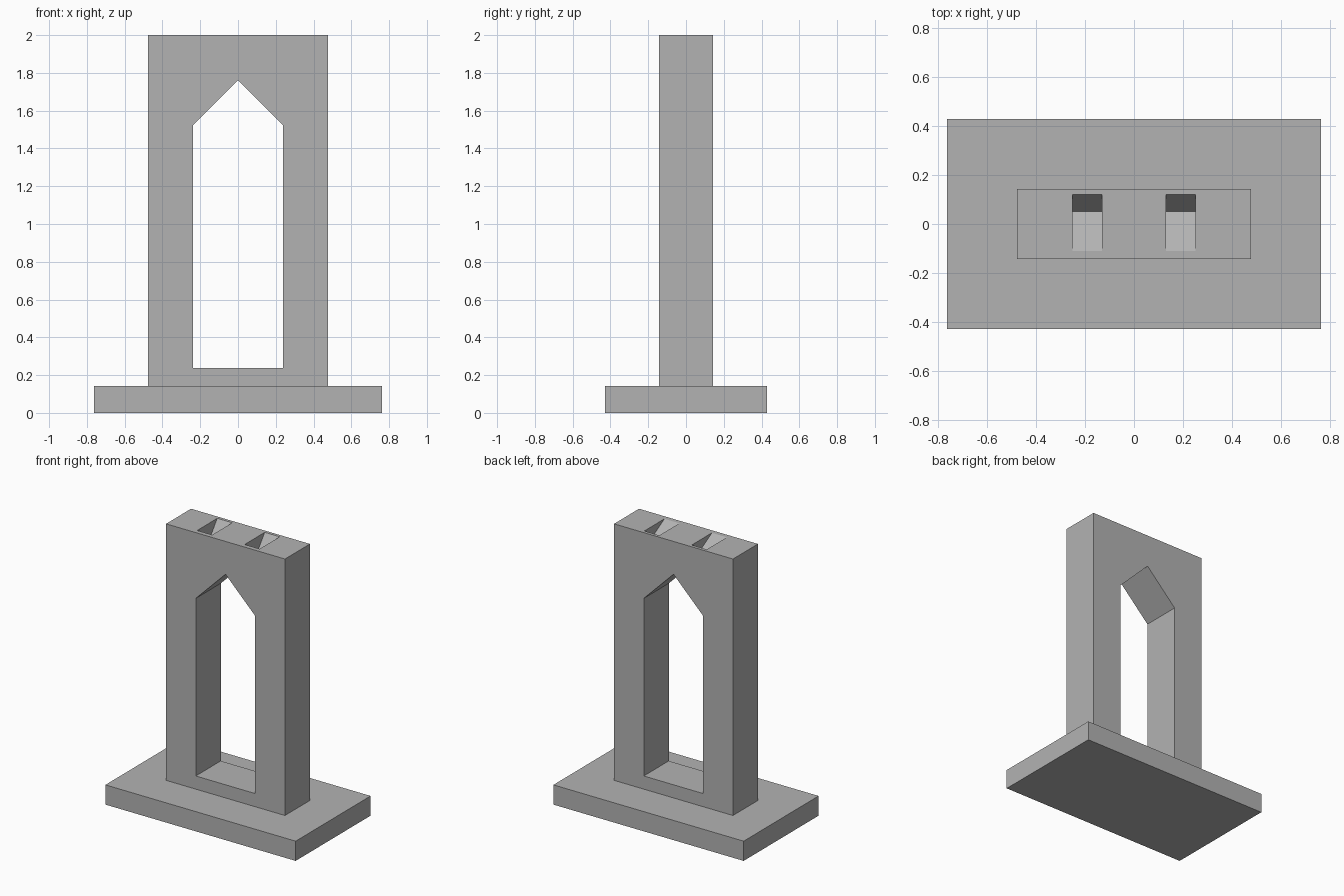
import bpy
import bmesh
from mathutils import Vector

cube = bpy.data.objects.get("Cube")
if cube:
    bpy.data.objects.remove(cube, do_unlink=True)

U = 1 / 21  # design module: the whole model is 42 modules tall

stone = bpy.data.materials.new("grey stone")
stone.use_nodes = True
GREY = (0.45, 0.45, 0.45, 1)
stone.diffuse_color = GREY
stone.node_tree.nodes["Principled BSDF"].inputs["Base Color"].default_value = GREY


def prism(name, profile, start, depth):
    """Extrude a closed profile of 3D points by the depth vector."""
    bm = bmesh.new()
    face = bm.faces.new([bm.verts.new(Vector(p) + Vector(start)) for p in profile])
    extruded = bmesh.ops.extrude_face_region(bm, geom=[face])["geom"]
    moved = [v for v in extruded if isinstance(v, bmesh.types.BMVert)]
    bmesh.ops.translate(bm, verts=moved, vec=Vector(depth))
    bmesh.ops.recalc_face_normals(bm, faces=bm.faces)
    mesh = bpy.data.meshes.new(name)
    bm.to_mesh(mesh)
    bm.free()
    mesh.materials.append(stone)
    obj = bpy.data.objects.new(name, mesh)
    bpy.context.collection.objects.link(obj)
    return obj


def block(name, half_x, half_y, bottom, top):
    outline = [(-half_x, -half_y, bottom), (half_x, -half_y, bottom),
               (half_x, half_y, bottom), (-half_x, half_y, bottom)]
    return prism(name, outline, (0, 0, 0), (0, 0, top - bottom))


def cut(target, cutter):
    """Subtract the cutter for good, then discard it."""
    cutter.hide_render = True
    mod = target.modifiers.new("cut", "BOOLEAN")
    mod.operation = "DIFFERENCE"
    mod.solver = "EXACT"
    mod.object = cutter
    bpy.context.view_layer.objects.active = target
    bpy.ops.object.modifier_apply(modifier=mod.name)
    bpy.data.objects.remove(cutter, do_unlink=True)


# Plinth and upright slab
plinth = block("plinth", 16 * U, 9 * U, 0, 3 * U)
tower = block("tower", 10 * U, 3 * U, 3 * U, 42 * U)

# Pointed archway through the slab
arch = [(-5 * U, 0, 5 * U), (5 * U, 0, 5 * U), (5 * U, 0, 32 * U),
        (0, 0, 37 * U), (-5 * U, 0, 32 * U)]
cut(tower, prism("arch_cutter", arch, (0, -0.3, 0), (0, 0.6, 0)))

# Two wedge notches in the top: gentle ramp in front, steep wall behind
DEPTH = 0.092
notch = [(0, 0.05, -DEPTH), (0, 0.19, DEPTH), (0, -0.27, DEPTH)]
for left_edge in (-0.25, 0.13):
    cut(tower, prism("notch_cutter", notch, (left_edge, 0, 2), (0.12, 0, 0)))
